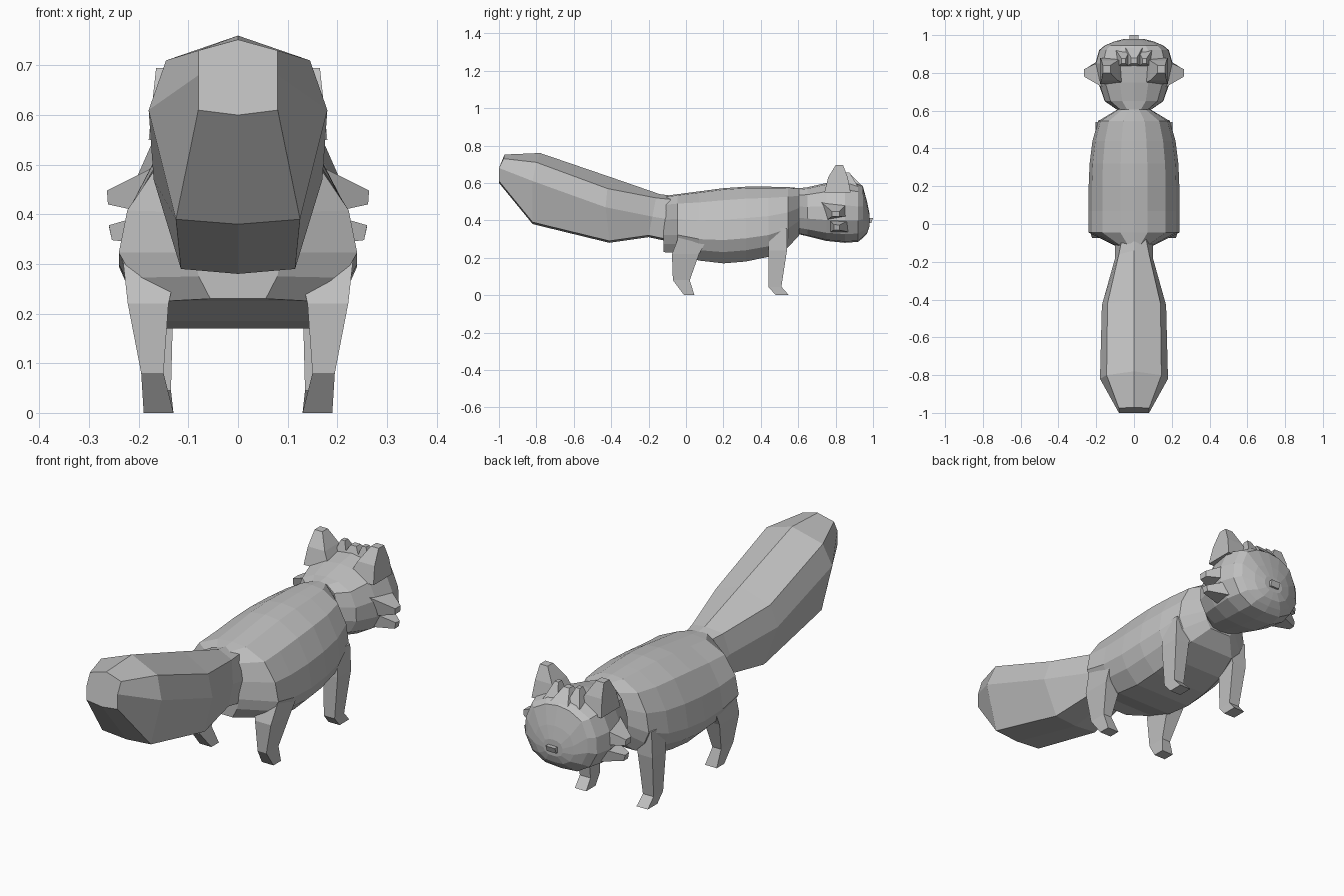
import bpy, bmesh

grey = bpy.data.materials.new("warm grey")
grey.diffuse_color = (0.53, 0.53, 0.53, 1)


def make(name, rings, faces=None):
    """Skin a list of equal-length point rings and cap both ends."""
    bm = bmesh.new()
    loops = [[bm.verts.new(p) for p in r] for r in rings]
    for a, b in zip(loops, loops[1:]):
        n = len(a)
        for i in range(n):
            j = (i + 1) % n
            bm.faces.new((a[i], a[j], b[j], b[i]))
    bm.faces.new(loops[0])
    bm.faces.new(loops[-1])
    bmesh.ops.remove_doubles(bm, verts=bm.verts, dist=0.0005)
    bmesh.ops.recalc_face_normals(bm, faces=bm.faces)
    me = bpy.data.meshes.new(name)
    bm.to_mesh(me)
    bm.free()
    ob = bpy.data.objects.new(name, me)
    bpy.context.collection.objects.link(ob)
    me.materials.append(grey)
    return ob


def mirrored(half):
    """Complete a half outline (bottom to top) across x = 0."""
    return half + [(-x, y, z) for x, y, z in reversed(half) if x > 0]


def sections(template, stations):
    """Scale a unit half outline to (y, half width, bottom, top) stations."""
    return [mirrored([(w * u, y, lo + (hi - lo) * t) for u, t in template])
            for y, w, lo, hi in stations]


def both_sides(name, rings):
    for side, s in (("right", 1), ("left", -1)):
        make(f"{side}_{name}", [[(s * x, y, z) for x, y, z in r] for r in rings])


def box_rings(levels):
    """Rectangles at heights, given as (z, x0, x1, y0, y1)."""
    return [[(x0, y0, z), (x1, y0, z), (x1, y1, z), (x0, y1, z)]
            for z, x0, x1, y0, y1 in levels]


# Torso: pear-shaped cross-section with a flat belly
pear = [(0, 0), (.62, 0), (.88, .15), (1, .31), (.93, .58), (.70, .84), (.30, .98), (0, 1)]
make("torso", sections(pear, [
    (-.12, .09, .23, .53), (-.045, .24, .225, .54), (.07, .24, .185, .555),
    (.20, .24, .17, .572), (.32, .235, .18, .58), (.44, .22, .205, .58),
    (.545, .19, .255, .578), (.605, .09, .32, .572)]))

# Bushy tail: faceted tube that swells and rises to a blunt tip
tail = [
    [(.08, -.06, .29), (.10, -.06, .40), (.06, -.06, .51), (0, -.06, .53)],
    [(.09, -.20, .32), (.10, -.18, .42), (.08, -.16, .52), (0, -.14, .54)],
    [(.115, -.41, .29), (.17, -.43, .47), (.14, -.42, .57), (0, -.40, .63)],
    [(.125, -.82, .39), (.18, -.82, .61), (.145, -.80, .71), (0, -.78, .76)],
    [(.08, -1.0, .61), (.08, -1.0, .68), (.08, -.975, .73), (0, -.97, .752)]]
make("tail", [mirrored([(0, r[0][1], r[0][2] - .01)] + r) for r in tail])

# Legs with small forward-pointing paws
both_sides("hind_leg", box_rings([
    (0, .13, .19, -.01, .045), (.08, .15, .195, -.07, .02),
    (.22, .14, .222, -.075, .07), (.31, .12, .232, -.04, .12)]))
both_sides("front_leg", box_rings([
    (0, .13, .188, .48, .55), (.045, .135, .19, .44, .51),
    (.24, .13, .205, .44, .54), (.36, .10, .20, .45, .54)]))

# Head: rounded loft flattening toward the face
skull = [(0, 0), (.45, .02), (.80, .14), (1, .36), (.98, .60), (.80, .85), (.40, .97), (0, 1)]
make("head", sections(skull, [
    (.605, .09, .325, .572), (.65, .155, .315, .577), (.75, .19, .29, .60),
    (.85, .205, .28, .615), (.92, .185, .285, .60), (.945, .155, .305, .585),
    (.968, .10, .33, .50), (.98, .05, .365, .44)]))

# Nose
make("nose", box_rings([(.385, -.024, .024, .95, .99), (.412, -.024, .024, .95, 1.0)]))

# Ears leaning outward, with blunt tips
both_sides("ear", box_rings([
    (.55, .045, .18, .74, .88), (.63, .085, .172, .76, .865), (.695, .125, .165, .80, .84)]))

# Cheek tufts: a large upper point and a smaller lower one
both_sides("upper_cheek_tuft", [
    [(.16, .72, .50), (.16, .87, .50), (.17, .87, .42), (.17, .75, .40)],
    [(.264, .78, .448), (.264, .82, .448), (.262, .82, .42), (.262, .78, .42)]])
both_sides("lower_cheek_tuft", [
    [(.15, .76, .41), (.15, .89, .41), (.14, .88, .335), (.14, .77, .335)],
    [(.26, .79, .378), (.26, .82, .375), (.254, .82, .348), (.254, .79, .348)]])

# Forelock: short wedges on the crown
make("middle_forelock", box_rings([
    (.59, -.045, .045, .83, .935), (.645, -.015, .015, .85, .88)]))
both_sides("forelock", box_rings([
    (.58, .02, .095, .83, .92), (.655, .045, .065, .85, .875)]))
